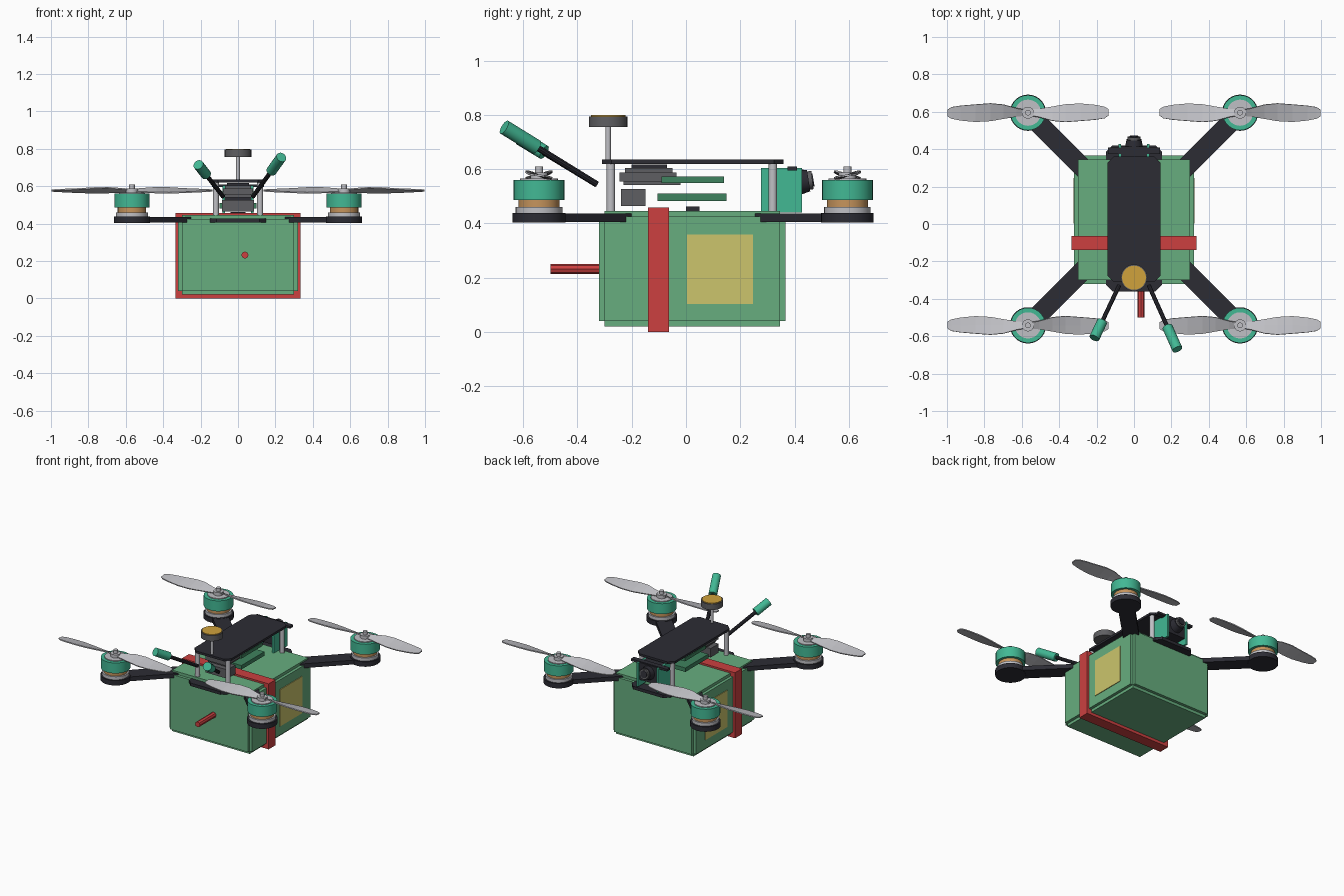
import bpy, bmesh, math
from mathutils import Vector, Matrix

old = bpy.data.objects.get("Cube")
if old:
    bpy.data.objects.remove(old, do_unlink=True)


def material(name, rgb):
    lin = [((c / 255 + 0.055) / 1.055) ** 2.4 for c in rgb] + [1]
    m = bpy.data.materials.new(name)
    m.use_nodes = True
    m.diffuse_color = lin
    m.node_tree.nodes["Principled BSDF"].inputs["Base Color"].default_value = lin
    return m


GREEN = material("battery green", (103, 174, 127))
RED = material("strap red", (204, 64, 64))
YELLOW = material("label yellow", (204, 197, 108))
BLACK = material("carbon black", (44, 44, 52))
TEAL = material("anodised teal", (66, 184, 148))
SILVER = material("silver", (192, 192, 197))
COPPER = material("copper", (198, 148, 92))
GOLD = material("antenna gold", (208, 162, 60))
GREY = material("module grey", (95, 95, 98))
BOARD = material("board green", (62, 130, 94))


def finish(name, bm, mat, smooth=False):
    bmesh.ops.recalc_face_normals(bm, faces=bm.faces)
    me = bpy.data.meshes.new(name)
    bm.to_mesh(me)
    bm.free()
    me.materials.append(mat)
    ob = bpy.data.objects.new(name, me)
    bpy.context.collection.objects.link(ob)
    if smooth:
        bpy.ops.object.select_all(action='DESELECT')
        ob.select_set(True)
        bpy.context.view_layer.objects.active = ob
        bpy.ops.object.shade_smooth_by_angle(angle=math.radians(35))
    return ob


def add_box(bm, lo, hi):
    lo, hi = Vector(lo), Vector(hi)
    bmesh.ops.create_cube(bm, size=1, matrix=Matrix.Translation((lo + hi) / 2)
                          @ Matrix.Diagonal((*(hi - lo), 1)))


def box(name, lo, hi, mat):
    bm = bmesh.new()
    add_box(bm, lo, hi)
    return finish(name, bm, mat)


def rod(name, a, b, r, mat, r2=None, sides=28):
    """Cylinder or cone between two points."""
    a, b = Vector(a), Vector(b)
    d = b - a
    bm = bmesh.new()
    bmesh.ops.create_cone(bm, cap_ends=True, segments=sides, radius1=r,
                          radius2=r if r2 is None else r2, depth=d.length,
                          matrix=Matrix.Translation((a + b) / 2)
                          @ d.to_track_quat('Z', 'Y').to_matrix().to_4x4())
    return finish(name, bm, mat, sides > 8)


def plate(name, hx, y0, y1, z0, z1, cut, mat):
    """Flat plate with clipped corners."""
    pts = [(hx - cut, y0), (hx, y0 + cut), (hx, y1 - cut), (hx - cut, y1)]
    pts += [(-x, y) for x, y in reversed(pts)]
    bm = bmesh.new()
    f = bm.faces.new([bm.verts.new((x, y, z0)) for x, y in pts])
    up = bmesh.ops.extrude_face_region(bm, geom=[f])["geom"]
    bmesh.ops.translate(bm, vec=(0, 0, z1 - z0),
                        verts=[v for v in up if isinstance(v, bmesh.types.BMVert)])
    return finish(name, bm, mat)


# Battery: crossed boxes give stepped edges
bm = bmesh.new()
s = 0.02
for ix, iy, iz in ((0, s, s), (s, 0, s), (s, s, 0)):
    add_box(bm, (-0.32 + ix, -0.32 + iy, 0.02 + iz), (0.32 - ix, 0.366 - iy, 0.446 - iz))
finish("battery_pack", bm, GREEN)
box("battery_strap", (-0.335, -0.14, 0), (0.335, -0.063, 0.458), RED)
for sx, side in ((1, "left"), (-1, "right")):
    x = sx * 0.3215
    box(f"label_{side}", (x - 0.003, 0.003, 0.103), (x + 0.003, 0.247, 0.36), YELLOW)
rod("power_lead", (0.037, -0.50, 0.232), (0.037, -0.30, 0.232), 0.019, RED, sides=8)

# Frame plates and standoffs
plate("bottom_plate", 0.15, -0.36, 0.42, 0.407, 0.428, 0.035, BLACK)
plate("top_plate", 0.143, -0.31, 0.36, 0.62, 0.635, 0.035, BLACK)
for x in (-0.118, 0.118):
    for y in (-0.277, 0.32):
        rod("standoff", (x, y, 0.42), (x, y, 0.622), 0.016, SILVER, sides=12)


def propeller(name, cx, cy, spin):
    """Two twisted blades, swept from chord stations."""
    stations = ((0.0, 0.015, -0.015, 24), (0.06, 0.026, -0.022, 24),
                (0.13, 0.046, -0.034, 20), (0.20, 0.052, -0.046, 16),
                (0.28, 0.045, -0.05, 12), (0.36, 0.038, -0.042, 9),
                (0.41, 0.03, -0.032, 7), (0.43, 0.016, -0.02, 6))
    bm = bmesh.new()
    for sgn in (1, -1):
        rows = []
        for r, lead, trail, deg in stations:
            t = math.radians(deg)
            rows.append([bm.verts.new((sgn * r, sgn * spin * c * math.cos(t), c * math.sin(t)))
                         for c in (lead, 0, trail)])
        for a, b in zip(rows, rows[1:]):
            for i in range(2):
                bm.faces.new((a[i], b[i], b[i + 1], a[i + 1]))
    ob = finish(name, bm, SILVER)
    ob.location = (cx, cy, 0.577)
    mod = ob.modifiers.new("thickness", 'SOLIDIFY')
    mod.thickness = 0.007
    mod.offset = 0


# Arms, motors and propellers
for sx, side in ((1, "left"), (-1, "right")):
    for cy, end in ((-0.542, "front"), (0.595, "back")):
        cx = sx * 0.567
        tag = f"{end}_{side}"
        sy = 1 if cy > 0 else -1
        c = Vector((cx, cy, 0))
        inward = Vector((-sx, -sy, 0)).normalized()
        bm = bmesh.new()
        add_box(bm, (0, -0.052, 0.406), (0.5, 0.052, 0.436))
        bm.transform(Matrix.Translation(c) @ Matrix.Rotation(
            math.atan2(inward.y, inward.x), 4, 'Z'))
        finish(f"arm_{tag}", bm, BLACK)
        for part, z0, z1, r, mat in (("mount", 0.404, 0.438, 0.097, BLACK),
                                     ("motor_base", 0.438, 0.46, 0.086, SILVER),
                                     ("motor_coil", 0.46, 0.487, 0.076, COPPER),
                                     ("motor_bell", 0.487, 0.56, 0.094, TEAL),
                                     ("motor_cap", 0.56, 0.566, 0.07, SILVER),
                                     ("prop_hub", 0.566, 0.588, 0.032, SILVER),
                                     ("motor_shaft", 0.588, 0.61, 0.015, SILVER)):
            rod(f"{part}_{tag}", (cx, cy, z0), (cx, cy, z1), r, mat)
        propeller(f"propeller_{tag}", cx, cy, sx * sy)

# Electronics between the plates
box("lower_board", (-0.1, -0.105, 0.482), (0.1, 0.15, 0.51), BOARD)
box("upper_board", (-0.09, -0.09, 0.55), (0.09, 0.14, 0.573), BOARD)
box("transmitter", (-0.08, -0.245, 0.555), (0.08, -0.035, 0.588), GREY)
box("transmitter_base", (-0.07, -0.23, 0.541), (0.07, -0.02, 0.556), GREY)
box("transmitter_cover", (-0.07, -0.225, 0.588), (0.07, -0.05, 0.604), GREY)
box("transmitter_fins", (-0.06, -0.2, 0.604), (0.06, -0.07, 0.617), BLACK)
box("receiver", (-0.085, -0.24, 0.465), (0.085, -0.15, 0.527), GREY)
box("plug", (-0.04, 0, 0.44), (0.04, 0.05, 0.462), BLACK)

# Camera between two side plates
for x in (-0.077, 0.077):
    box("camera_side_plate", (x - 0.007, 0.277, 0.44), (x + 0.007, 0.428, 0.605), TEAL)
box("camera_body", (-0.07, 0.31, 0.485), (0.07, 0.415, 0.605), BLACK)
box("camera_bracket", (-0.14, 0.375, 0.595), (0.14, 0.41, 0.61), BLACK)
rod("lens_barrel", (0, 0.40, 0.55), (0, 0.452, 0.558), 0.05, BLACK, r2=0.04)
rod("lens_ring", (0, 0.45, 0.558), (0, 0.466, 0.56), 0.034, GREY)
rod("lens_glass", (0, 0.464, 0.56), (0, 0.47, 0.561), 0.024, BLACK)

# Satellite receiver on a mast
rod("mast", (0, -0.287, 0.63), (0, -0.287, 0.757), 0.01, SILVER, sides=12)
rod("receiver_puck", (0, -0.287, 0.755), (0, -0.287, 0.795), 0.071, GREY)
rod("receiver_patch", (0, -0.287, 0.795), (0, -0.287, 0.8), 0.064, GOLD)

# Angled antennas with sleeves
for side, a, b, sleeve in (("left", (0.08, -0.33, 0.545), (0.232, -0.67, 0.755), 0.15),
                           ("right", (-0.08, -0.33, 0.545), (-0.212, -0.61, 0.715), 0.11)):
    a, b = Vector(a), Vector(b)
    d = (b - a).normalized()
    rod(f"antenna_{side}", a, b - d * 0.02, 0.012, BLACK, sides=10)
    rod(f"antenna_sleeve_{side}", b - d * sleeve, b, 0.028, TEAL, sides=16)
